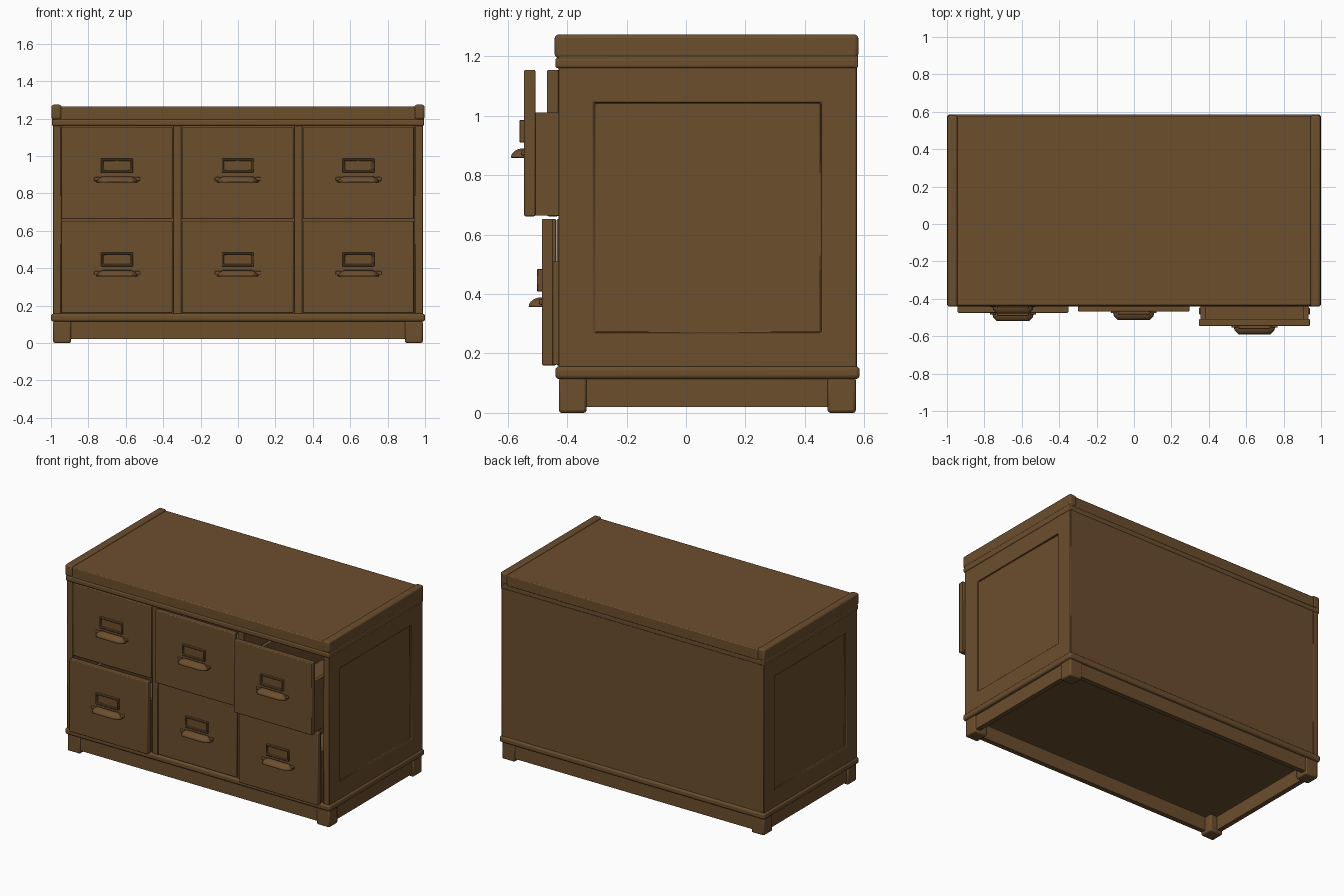
import bpy, bmesh, math

if "Cube" in bpy.data.objects:
    bpy.data.objects.remove(bpy.data.objects["Cube"])

wood = bpy.data.materials.new("brown_wood")
wood.diffuse_color = (0.15, 0.077, 0.027, 1)
wood.use_nodes = True
wood.node_tree.nodes["Principled BSDF"].inputs["Base Color"].default_value = wood.diffuse_color


def finish(name, bm, bevel=0.0, segments=2):
    bmesh.ops.recalc_face_normals(bm, faces=bm.faces[:])
    me = bpy.data.meshes.new(name)
    bm.to_mesh(me)
    bm.free()
    me.materials.append(wood)
    ob = bpy.data.objects.new(name, me)
    bpy.context.collection.objects.link(ob)
    if bevel:
        m = ob.modifiers.new("bevel", 'BEVEL')
        m.width, m.segments = bevel, segments
        m.limit_method = 'ANGLE'
        bpy.context.view_layer.objects.active = ob
        ob.select_set(True)
        bpy.ops.object.shade_smooth_by_angle(angle=math.radians(40))
        ob.select_set(False)
    return ob


def add_box(bm, x0, x1, y0, y1, z0, z1):
    vs = bmesh.ops.create_cube(bm, size=1)["verts"]
    for v in vs:
        v.co = ((x0 + x1) / 2 + v.co.x * (x1 - x0),
                (y0 + y1) / 2 + v.co.y * (y1 - y0),
                (z0 + z1) / 2 + v.co.z * (z1 - z0))


def box(name, x0, x1, y0, y1, z0, z1, bevel=0.0, segments=2):
    bm = bmesh.new()
    add_box(bm, x0, x1, y0, y1, z0, z1)
    return finish(name, bm, bevel, segments)


FRONT, BACK = -0.43, 0.575

# Carcass sides with a sunken panel on the outer face
for s, side in ((-1, "left"), (1, "right")):
    bm = bmesh.new()
    add_box(bm, *sorted((s * 0.945, s * 0.99)), FRONT, BACK, 0.15, 1.165)
    bm.normal_update()
    outer = [f for f in bm.faces if f.normal.x * s > 0.9]
    bmesh.ops.inset_individual(bm, faces=outer, thickness=0.168)
    bmesh.ops.inset_individual(bm, faces=outer, thickness=0.004, depth=-0.012)
    finish(side + "_side", bm, 0.003, 1)

box("back_panel", -0.95, 0.95, 0.55, BACK - 0.001, 0.15, 1.165)
box("floor_panel", -0.98, 0.98, FRONT + 0.01, BACK - 0.01, 0.115, 0.158)
for i, x in enumerate((-0.325, 0.322)):
    box(f"divider_{i + 1}", x - 0.023, x + 0.023, FRONT, 0.55, 0.15, 1.165, 0.003, 1)

# Top: moulding, board and raised end caps
box("top_moulding", -0.995, 0.995, -0.44, 0.578, 1.16, 1.197, 0.01, 3)
box("top_board", -0.95, 0.95, -0.435, 0.578, 1.19, 1.264, 0.006)
for s, side in ((-1, "left"), (1, "right")):
    box(side + "_end_cap", *sorted((s * 0.944, s * 0.997)), -0.442, 0.58, 1.195, 1.274, 0.012, 3)
    box(side + "_cap_skirt", *sorted((s * 0.97, s * 0.994)), -0.43, 0.579, 1.162, 1.25, 0.004)

# Plinth: moulding ring, skirt boards and feet
for s, side in ((-1, "left"), (1, "right")):
    box(side + "_base_moulding", *sorted((s * 0.93, s)), -0.44, 0.585, 0.114, 0.157, 0.014, 4)
    box(side + "_skirt", *sorted((s * 0.945, s * 0.978)), -0.40, 0.545, 0.02, 0.12)
box("front_base_moulding", -0.999, 0.999, -0.44, -0.37, 0.114, 0.157, 0.014, 4)
box("back_base_moulding", -0.999, 0.999, 0.515, 0.585, 0.114, 0.157, 0.014, 4)
box("front_skirt", -0.975, 0.975, -0.42, -0.387, 0.02, 0.12)
box("back_skirt", -0.975, 0.975, 0.532, 0.565, 0.02, 0.12)
for s, side in ((-1, "left"), (1, "right")):
    for y0, y1, end in ((-0.428, -0.335, "front"), (0.477, 0.572, "back")):
        box(f"{end}_{side}_foot", *sorted((s * 0.893, s * 0.988)), y0, y1, 0, 0.118, 0.009, 2)


def label_holder(name, cx, y, z0):
    # Rectangular rim around a thin card plate
    bm = bmesh.new()
    add_box(bm, cx - 0.085, cx + 0.085, y - 0.016, y + 0.002, z0, z0 + 0.075)
    bm.normal_update()
    face = [f for f in bm.faces if f.normal.y < -0.9]
    bmesh.ops.inset_individual(bm, faces=face, thickness=0.013)
    bmesh.ops.inset_individual(bm, faces=face, thickness=0.002, depth=-0.01)
    finish(name, bm, 0.002, 1)


def cup_pull(name, cx, y, z0):
    # Quarter-dome shell open at the bottom, with small mounting ears
    bm = bmesh.new()
    rings = []
    for i in range(7):
        t = math.radians(90 * i / 6)
        w, d = 1 - 0.3 * math.sin(t) ** 2, 0.042 * math.cos(t) + 0.001
        prof = ((-0.11, 0), (-0.104, 0.55), (-0.085, 1), (0.085, 1), (0.104, 0.55), (0.11, 0))
        rings.append([bm.verts.new((cx + px * w, y - py * d, z0 + 0.03 * math.sin(t)))
                      for px, py in prof])
    for a, b in zip(rings, rings[1:]):
        for k in range(5):
            bm.faces.new((a[k], a[k + 1], b[k + 1], b[k]))
    ob = finish(name, bm)
    for p in ob.data.polygons:
        p.use_smooth = True
    m = ob.modifiers.new("shell", 'SOLIDIFY')
    m.thickness, m.offset = 0.004, 0
    bpy.context.view_layer.objects.active = ob
    ob.select_set(True)
    bpy.ops.object.shade_smooth_by_angle(angle=math.radians(35))
    ob.select_set(False)
    for s, side in ((-1, "left"), (1, "right")):
        box(f"{name}_{side}_ear", *sorted((cx + s * 0.09, cx + s * 0.123)),
            y - 0.009, y + 0.002, z0 + 0.008, z0 + 0.027, 0.004)


def drawer(name, x0, x1, z0, y):
    z1, cx = z0 + 0.493, (x0 + x1) / 2
    box(name + "_front", x0, x1, y, y + 0.038, z0, z1, 0.005)
    # Open tray behind the front
    tray, yb, zt = bmesh.new(), y + 0.93, z0 + 0.35
    a, b = x0 + 0.008, x1 - 0.008
    add_box(tray, a, a + 0.025, y + 0.03, yb, z0 + 0.003, zt)
    add_box(tray, b - 0.025, b, y + 0.03, yb, z0 + 0.003, zt)
    add_box(tray, a + 0.025, b - 0.025, yb - 0.025, yb, z0 + 0.003, zt)
    add_box(tray, a + 0.025, b - 0.025, y + 0.03, yb - 0.025, z0 + 0.003, z0 + 0.02)
    finish(name + "_tray", tray)
    label_holder(name + "_label_holder", cx, y, z0 + 0.249)
    cup_pull(name + "_pull", cx, y, z0 + 0.197)


# Six drawers, each pulled out by a different amount
columns = (("left", -0.943, -0.351), ("middle", -0.299, 0.296), ("right", 0.348, 0.94))
pulled = {"lower": (-0.475, -0.436, -0.485), "upper": (-0.434, -0.468, -0.545)}
for row, z0 in (("lower", 0.16), ("upper", 0.662)):
    for (col, x0, x1), y in zip(columns, pulled[row]):
        drawer(f"{row}_{col}_drawer", x0, x1, z0, y)
